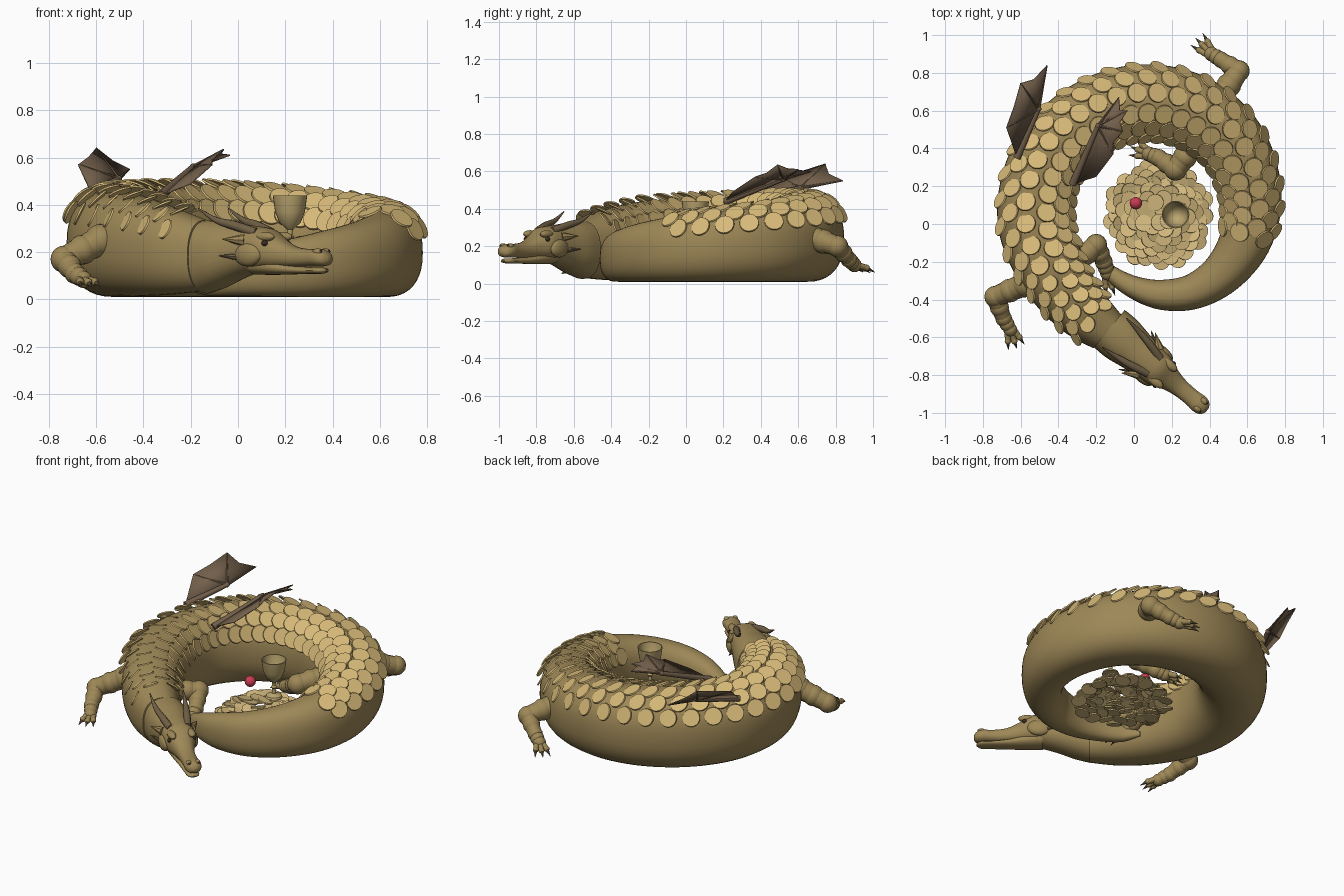
import bpy, bmesh, math, random
from mathutils import Vector, Matrix

if "Cube" in bpy.data.objects:
    bpy.data.objects.remove(bpy.data.objects["Cube"])
random.seed(4)
UP = Vector((0, 0, 1))


def material(name, rgb):
    m = bpy.data.materials.new(name)
    m.diffuse_color = (*rgb, 1)
    m.use_nodes = True
    m.node_tree.nodes["Principled BSDF"].inputs["Base Color"].default_value = m.diffuse_color
    return m


HIDE = material("bronze hide", (0.34, 0.245, 0.095))
SCALE = material("pale gold scale", (0.68, 0.49, 0.19))
GOLD = material("coin gold", (0.66, 0.49, 0.21))
CUP = material("cup gold", (0.50, 0.38, 0.16))
WING = material("wing brown", (0.17, 0.115, 0.07))
HORN = material("horn brown", (0.16, 0.115, 0.06))
RED = material("gem red", (0.60, 0.045, 0.085))
DARK = material("dark brown", (0.04, 0.025, 0.015))


def finish(bm, name, mat, angle=40):
    bmesh.ops.recalc_face_normals(bm, faces=bm.faces)
    me = bpy.data.meshes.new(name)
    bm.to_mesh(me)
    bm.free()
    me.materials.append(mat)
    me.shade_smooth()
    me.set_sharp_from_angle(angle=math.radians(angle))
    ob = bpy.data.objects.new(name, me)
    bpy.context.collection.objects.link(ob)
    return ob


def spline(st, u):
    """Smooth interpolation through stations, u from 0 to 1."""
    f = u * (len(st) - 1)
    i = min(int(f), len(st) - 2)
    t = f - i
    a, b, c, d = (st[max(0, min(len(st) - 1, i + k))] for k in (-1, 0, 1, 2))
    return [0.5 * (2 * q + (r - p) * t + (2 * p - 5 * q + 4 * r - s) * t * t
                   + (3 * q - p - 3 * r + s) * t ** 3) for p, q, r, s in zip(a, b, c, d)]


def frame(st, u):
    v = spline(st, u)
    a, b = spline(st, max(0, u - 0.004)), spline(st, min(1, u + 0.004))
    t = Vector((b[0] - a[0], b[1] - a[1], 0)).normalized()
    return Vector(v[:3]), t, UP.cross(t), max(v[3], 0.003), max(v[4], 0.003)


def section(fr, phi, power):
    c, t, s, hw, hh = fr
    f = lambda x: math.copysign(abs(x) ** (2 / power), x)
    return c + s * hw * f(math.cos(phi)) + UP * hh * f(math.sin(phi))


def loft(bm, st, steps, sides=32, power=2.0):
    """Stations are x, y, z, half width, half height."""
    rings = []
    for i in range(steps + 1):
        fr = frame(st, i / steps)
        rings.append([bm.verts.new(section(fr, 2 * math.pi * k / sides, power)) for k in range(sides)])
    for r, q in zip(rings, rings[1:]):
        for k in range(sides):
            bm.faces.new((r[k], r[(k + 1) % sides], q[(k + 1) % sides], q[k]))
    bm.faces.new(rings[0])
    bm.faces.new(rings[-1])


def rod(bm, a, b, r1, r2, sides=12):
    a, b = Vector(a), Vector(b)
    m = Matrix.Translation((a + b) / 2) @ (b - a).to_track_quat('Z', 'Y').to_matrix().to_4x4()
    bmesh.ops.create_cone(bm, cap_ends=True, segments=sides, radius1=r1, radius2=r2,
                          depth=(b - a).length, matrix=m)


def ball(bm, c, r, scale=(1, 1, 1), turn=0):
    m = Matrix.Translation(c) @ Matrix.Rotation(turn, 4, 'Z') @ Matrix.Diagonal((*scale, 1))
    bmesh.ops.create_uvsphere(bm, u_segments=16, v_segments=10, radius=r, matrix=m)


# Coiled body and tail
coil = [(-.14, -.57, .185, .115, .15), (-.29, -.44, .205, .155, .185), (-.43, -.25, .225, .18, .212),
        (-.52, .0, .235, .2, .224), (-.49, .26, .24, .2, .23), (-.35, .47, .245, .2, .235),
        (-.14, .605, .245, .2, .235), (.1, .645, .24, .2, .23), (.34, .58, .23, .195, .22),
        (.53, .41, .215, .18, .205), (.62, .16, .2, .162, .19), (.595, -.07, .185, .14, .175),
        (.48, -.25, .165, .115, .155), (.32, -.355, .145, .095, .135), (.15, -.375, .125, .08, .113),
        (0, -.335, .1, .06, .085), (-.12, -.26, .07, .04, .055), (-.19, -.17, .05, .012, .015)]
bm = bmesh.new()
loft(bm, coil, 110, 40, 2.35)
finish(bm, "body", HIDE)

# Rows of overlapping scales on the back, free edges raised
bm = bmesh.new()
ROWS, COUNT, TILT = 6, 26, math.radians(20)
for row in range(ROWS):
    phi = math.radians(31 + row * 24)
    for k in range(COUNT):
        u = 0.035 + (k + 0.5 * (row % 2)) / COUNT * 0.62
        fr = frame(coil, u)
        c, t, s, hw, hh = fr
        n = (s * math.cos(phi) / hw + UP * math.sin(phi) / hh).normalized()
        axis = n * math.cos(TILT) + t * math.sin(TILT)
        p = section(fr, phi, 2.35) + n * 0.013
        r = 0.053 if u > 0.12 else 0.045
        rod(bm, p - axis * 0.004, p + axis * 0.004, r, r * 0.96, 18)
finish(bm, "back_scales", SCALE)

# Head, built along its own axis: a forward, b sideways
D, P = Vector((.767, -.642, 0)), Vector((.642, .767, 0))
TURN = math.atan2(D.y, D.x)


def H(a, b, z):
    return Vector((.08, -.73, z)) + D * a + P * b


def along(rows):
    return [(*H(a, 0, z), w, h) for a, z, w, h in rows]


bm = bmesh.new()
loft(bm, along([(-.275, .18, .128, .155), (-.19, .19, .128, .14), (-.09, .203, .112, .115),
                (.0, .212, .1, .098), (.075, .212, .092, .085), (.14, .195, .066, .062),
                (.21, .18, .05, .044), (.29, .176, .046, .037), (.35, .176, .05, .037),
                (.385, .172, .038, .028), (.4, .17, .012, .01)]), 48, 28, 2.3)
for b in (-1, 1):
    ball(bm, H(.09, b * .058, .265), .035, (1.5, .7, .6), TURN)      # brows
    ball(bm, H(.02, b * .085, .19), .05, (1.4, .6, 1), TURN)         # cheeks
    ball(bm, H(.355, b * .026, .2), .02, (1.2, .8, .8), TURN)        # nostril mounds
finish(bm, "head", HIDE)
bm = bmesh.new()
loft(bm, along([(.0, .15, .07, .045), (.1, .138, .06, .034), (.2, .126, .046, .02),
                (.3, .122, .04, .014), (.36, .122, .036, .013), (.385, .122, .01, .004)]), 24, 20, 2.2)
finish(bm, "lower_jaw", HIDE)

# Horns, ears, cheek spikes, eyes and nostrils
for name, b in (("right", 1), ("left", -1)):
    bm = bmesh.new()
    horn = [(*H(a, b * w, z), r, r) for a, w, z, r in
            ((.04, .05, .28, .022), (-.06, .075, .312, .02), (-.15, .09, .335, .014), (-.24, .1, .385, .003))]
    loft(bm, horn, 14, 12)
    rod(bm, H(-.03, b * .09, .18), H(-.1, b * .135, .185), .016, .001, 8)
    finish(bm, name + "_horn", HORN)
    bm = bmesh.new()
    rod(bm, H(.0, b * .085, .25), H(-.075, b * .14, .255), .028, .001, 8)
    finish(bm, name + "_ear", HIDE)
    bm = bmesh.new()
    ball(bm, H(.105, b * .075, .238), .013)
    ball(bm, H(.372, b * .027, .203), .008)
    finish(bm, name + "_eye_and_nostril", DARK)


# Legs: tapered bones, round joints and a clawed foot
def leg(name, pts, radii, reach):
    bm = bmesh.new()
    pts = [Vector(p) for p in pts]
    for a, b, r, q in zip(pts, pts[1:], radii, radii[1:]):
        rod(bm, a, b, r * .95, q * .95, 16)
        ball(bm, a.lerp(b, .5), (r + q) * .5 * 1.04)
    for p, r in zip(pts, radii):
        ball(bm, p, r * 1.05)
    foot, tip = pts[-1], Vector(reach)
    fwd = tip - foot
    side = fwd.cross(UP).normalized()
    claws = bmesh.new()
    for k in (-1, 0, 1):
        knuckle = foot + fwd * (.5 if k else .6) + side * k * .032
        rod(bm, foot + side * k * .014, knuckle, .02, .015, 10)
        ball(bm, knuckle, .017)
        rod(claws, knuckle, foot + fwd * (.92 if k else 1) + side * k * .045 - UP * .012, .013, .001, 8)
    finish(bm, name, HIDE)
    finish(claws, name + "_claws", HORN)


leg("outer_front_leg", [(-.58, -.32, .25), (-.735, -.385, .17), (-.69, -.5, .11), (-.655, -.56, .085)],
    (.066, .055, .042, .035), (-.62, -.66, .065))
leg("inner_front_leg", [(-.3, -.2, .2), (-.2, -.11, .19), (-.16, -.2, .12), (-.14, -.26, .09)],
    (.06, .055, .045, .038), (-.1, -.38, .06))
leg("outer_hind_leg", [(.45, .66, .25), (.555, .81, .2), (.46, .87, .13), (.41, .9, .1)],
    (.07, .055, .042, .037), (.325, .985, .07))
leg("inner_hind_leg", [(.32, .42, .22), (.22, .29, .19), (.13, .35, .13), (.08, .37, .11)],
    (.065, .058, .045, .038), (-.02, .41, .08))


# Wings: thin membrane fanned from the wrist, with arm and finger bones
def wing(name, root, wrist, rim, tips):
    bm = bmesh.new()
    w = bm.verts.new(wrist)
    vs = [bm.verts.new(p) for p in rim + [root]]
    for a, b in zip(vs, vs[1:]):
        bm.faces.new((w, a, b))
    ob = finish(bm, name + "_membrane", WING, 15)
    mod = ob.modifiers.new("thickness", 'SOLIDIFY')
    mod.thickness, mod.offset = .006, 0
    bm = bmesh.new()
    rod(bm, root, wrist, .02, .013)
    ball(bm, wrist, .015)
    for i in tips:
        rod(bm, wrist, rim[i], .009, .003, 8)
    finish(bm, name + "_bones", WING)


wing("left_wing", (-.62, .35, .45), (-.505, .61, .51),
     [(-.46, .84, .55), (-.53, .765, .585), (-.6, .745, .64), (-.635, .62, .6), (-.675, .51, .57)], (0, 2, 4))
wing("right_wing", (-.325, .21, .44), (-.19, .52, .56),
     [(-.08, .67, .6), (-.075, .6, .605), (-.035, .6, .61), (-.075, .54, .615), (-.06, .49, .635),
      (-.11, .43, .59), (-.11, .37, .57), (-.2, .25, .49)], (0, 2, 4, 6))

# Heap of coins
bm = bmesh.new()
for i in range(100):
    d = .26 * math.sqrt((i + .5) / 100)
    a = i * 2.39996
    c = Vector((.13 + d * math.cos(a), .05 + d * math.sin(a),
                .03 + .17 * (1 - (d / .27) ** 1.5) * random.uniform(.7, 1)))
    axis = Vector((random.uniform(-.3, .3), random.uniform(-.3, .3), 1)).normalized()
    rod(bm, c - axis * .004, c + axis * .004, .045, .045, 18)
finish(bm, "coins", GOLD)

# Goblet: turned profile
profile = [(0, .2), (.05, .2), (.045, .212), (.012, .225), (.01, .255), (.018, .265), (.01, .275), (.012, .295),
           (.045, .325), (.063, .37), (.073, .44), (.067, .44), (.056, .37), (.036, .335), (0, .315)]
bm = bmesh.new()
vs = [bm.verts.new((.22 + r, .05, z)) for r, z in profile]
es = [bm.edges.new(e) for e in zip(vs, vs[1:])]
bmesh.ops.spin(bm, geom=vs + es, cent=(.22, .05, 0), axis=UP, angle=2 * math.pi, steps=28)
bmesh.ops.remove_doubles(bm, verts=bm.verts, dist=.0005)
finish(bm, "goblet", CUP)

# Red gem
bm = bmesh.new()
ball(bm, (.01, .11, .22), .033)
finish(bm, "gem", RED)
